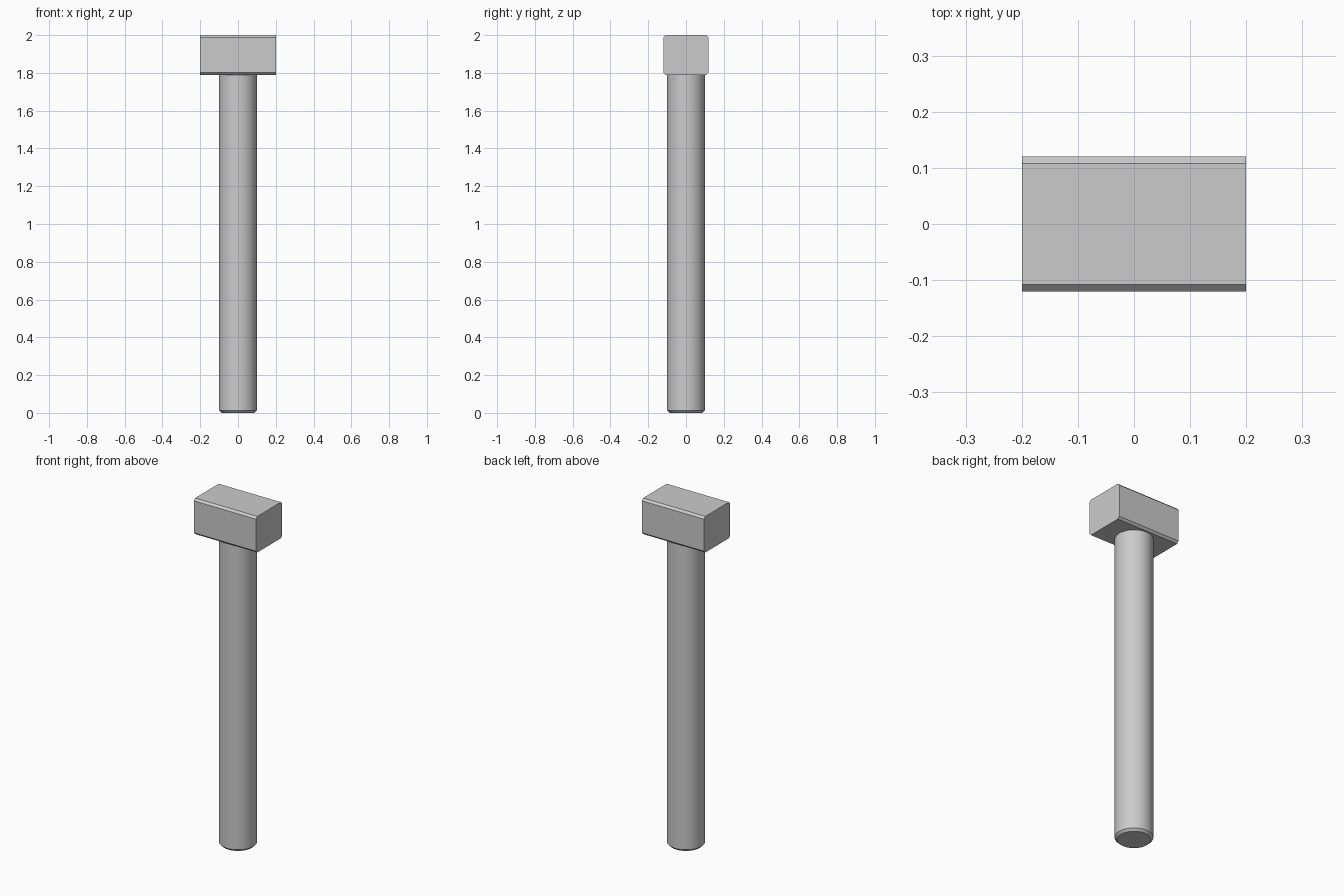
import bpy, bmesh, math

cube = bpy.data.objects.get("Cube")
if cube:
    bpy.data.objects.remove(cube, do_unlink=True)

steel = bpy.data.materials.new("light_grey_steel")
steel.use_nodes = True
GREY = (0.6, 0.6, 0.6, 1)
steel.diffuse_color = GREY
steel.node_tree.nodes["Principled BSDF"].inputs["Base Color"].default_value = GREY


def finish(name, bm):
    bmesh.ops.recalc_face_normals(bm, faces=bm.faces)
    mesh = bpy.data.meshes.new(name)
    bm.to_mesh(mesh)
    bm.free()
    mesh.materials.append(steel)
    obj = bpy.data.objects.new(name, mesh)
    bpy.context.collection.objects.link(obj)
    return obj


def bevel(bm, edges, size):
    bmesh.ops.bevel(bm, geom=edges, offset=size, segments=1,
                    affect='EDGES', profile=0.5)


HEAD_BOTTOM, HEAD_TOP = 1.79, 2.0

# Head: block with its four lengthwise edges chamfered
bm = bmesh.new()
bmesh.ops.create_cube(bm, size=1)
for v in bm.verts:
    v.co.x *= 0.4
    v.co.y *= 0.24
    v.co.z = HEAD_TOP if v.co.z > 0 else HEAD_BOTTOM
bevel(bm, [e for e in bm.edges
           if abs(e.verts[0].co.x - e.verts[1].co.x) > 0.1], 0.012)
finish("bolt_head", bm)

# Shank: round bar with a chamfered lower end
bm = bmesh.new()
bmesh.ops.create_cone(bm, cap_ends=True, segments=64,
                      radius1=0.1, radius2=0.1, depth=HEAD_BOTTOM)
bmesh.ops.translate(bm, verts=bm.verts, vec=(0, 0, HEAD_BOTTOM / 2))
bevel(bm, [e for e in bm.edges if all(v.co.z < 0.01 for v in e.verts)], 0.013)
shank = finish("bolt_shank", bm)

# Smooth the round wall, keep the rims sharp
bpy.ops.object.select_all(action='DESELECT')
shank.select_set(True)
bpy.context.view_layer.objects.active = shank
bpy.ops.object.shade_smooth_by_angle(angle=math.radians(30))
